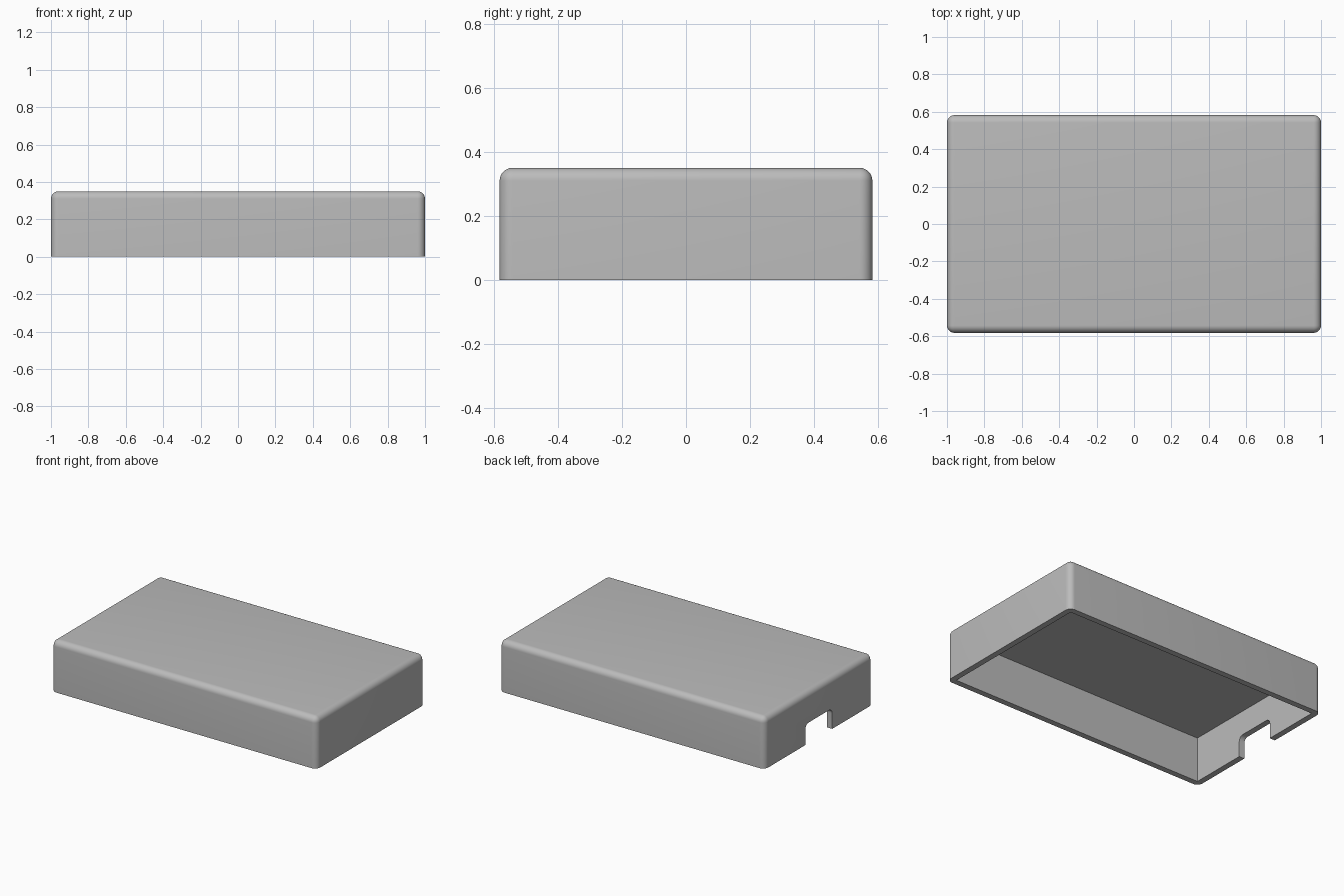
import bpy, math

if "Cube" in bpy.data.objects:
    bpy.data.objects.remove(bpy.data.objects["Cube"])

HX, HY, H = 1.0, 0.582, 0.35       # half length, half width, height
WALL, ROOF, R = 0.04, 0.045, 0.04  # wall and roof thickness, edge radius


def box(name, lo, hi):
    bpy.ops.mesh.primitive_cube_add(size=1, location=[(a + b) / 2 for a, b in zip(lo, hi)])
    ob = bpy.context.object
    ob.name = name
    ob.scale = [b - a for a, b in zip(lo, hi)]
    bpy.ops.object.transform_apply(location=True, rotation=True, scale=True)
    return ob


def apply_all(ob):
    bpy.context.view_layer.objects.active = ob
    for m in list(ob.modifiers):
        bpy.ops.object.modifier_apply(modifier=m.name)


def round_edges(ob, radius, rule):
    # bevel only the edges whose end points satisfy the rule
    w = ob.data.attributes.new("bevel_weight_edge", 'FLOAT', 'EDGE')
    for e in ob.data.edges:
        a, b = (ob.data.vertices[i].co for i in e.vertices)
        w.data[e.index].value = 1.0 if rule(a, b) else 0.0
    m = ob.modifiers.new("round", 'BEVEL')
    m.limit_method, m.width, m.segments = 'WEIGHT', radius, 8
    apply_all(ob)


def cut(ob, cutter):
    m = ob.modifiers.new("cut", 'BOOLEAN')
    m.operation, m.solver, m.object = 'DIFFERENCE', 'EXACT', cutter
    apply_all(ob)
    bpy.data.objects.remove(cutter)


# outer cover, rounded everywhere but the bottom rim
cover = box("cover", (-HX, -HY, 0), (HX, HY, H))
round_edges(cover, R, lambda a, b: max(a.z, b.z) > 0.01)

# hollow inside, open at the bottom
cut(cover, box("cavity", (WALL - HX, WALL - HY, -0.1), (HX - WALL, HY - WALL, H - ROOF)))

# cable notch with rounded upper corners in the left wall
notch = box("notch", (-HX - 0.1, -0.145, -0.1), (-HX + 0.1, 0.145, 0.14))
round_edges(notch, 0.035, lambda a, b: min(a.z, b.z) > 0 and abs(a.x - b.x) > 0.1)
cut(cover, notch)

grey = bpy.data.materials.new("grey plastic")
grey.diffuse_color = (0.5, 0.5, 0.5, 1)
grey.use_nodes = True
grey.node_tree.nodes["Principled BSDF"].inputs["Base Color"].default_value = grey.diffuse_color
cover.data.materials.clear()
cover.data.materials.append(grey)
for p in cover.data.polygons:
    p.material_index = 0

bpy.ops.object.select_all(action='DESELECT')
cover.select_set(True)
bpy.context.view_layer.objects.active = cover
bpy.ops.object.shade_smooth_by_angle(angle=math.radians(30))
